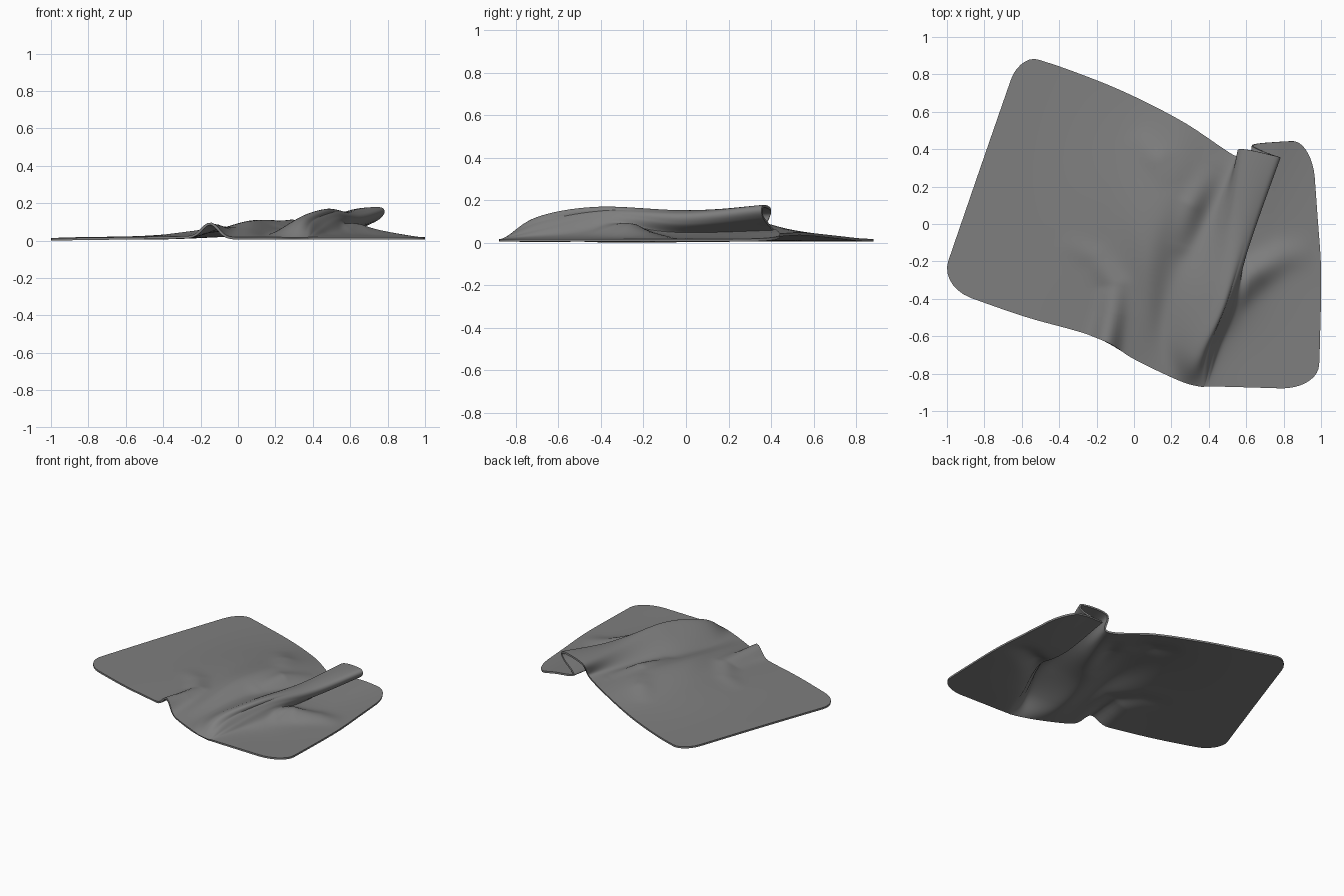
import bpy, bmesh, math
from mathutils import Vector

if "Cube" in bpy.data.objects:
    bpy.data.objects.remove(bpy.data.objects["Cube"], do_unlink=True)

COLUMNS_PER_RAIL, ROWS, THICKNESS, LIFT = 14, 120, 0.013, 0.006

# Rails run from the front edge to the back edge, ordered from left to right
flat_rails = [
    [(-1.04, -.335, -.006), (-.825, .29, 0), (-.61, .91, 0)],
    [(-.6, -.49, 0), (-.47, .17, .008), (-.35, .825, .002)],
    [(-.22, -.6, .005), (-.13, .1, .04), (-.05, .705, .015)],
    [(0, -.72, 0), (.04, -.44, .045), (.08, -.12, .088), (.2, .2, .085), (.26, .545, .03)],
    [(.16, -.8, 0), (.17, -.56, .018), (.24, -.27, .042), (.39, .03, .04), (.54, .365, .03)],
]
fold_rails = [
    [(.28, -.845, 0), (.33, -.69, .1), (.45, -.41, .145), (.53, 0, .128), (.58, .4, .135)],
    [(.36, -.865, 0), (.39, -.67, .085), (.5, -.385, .136), (.63, 0, .125), (.755, .365, .16)],
    [(.38, -.865, 0), (.43, -.655, .05), (.53, -.365, .11), (.635, 0, .09), (.75, .365, .12)],
    [(.43, -.868, 0), (.49, -.635, .012), (.575, -.35, .045), (.58, 0, .035), (.63, .42, .05)],
    [(.66, -.875, 0), (.69, -.6, 0), (.72, -.28, .008), (.74, .05, .012), (.78, .44, .03)],
    [(.985, -.885, 0), (.995, -.6, 0), (1, -.25, 0), (.98, .05, 0), (.95, .445, 0)],
]
rails = [[Vector(p) for p in rail] for rail in flat_rails + fold_rails]

# Small creases: path of points with their heights, and a half width
creases = [
    ([(-.16, -.68, .082), (-.12, -.48, .05), (-.1, -.33, .025), (-.2, -.18, .012), (-.4, -.08, 0)], .062),
    ([(.25, -.1, .01), (.31, .1, .032), (.42, .3, .005)], .06),
    ([(.2, .2, 0), (.13, .35, .015), (0, .5, 0)], .07),
    ([(.56, -.34, .035), (.65, -.26, .05), (.78, -.18, .027), (.96, -.14, 0)], .075),
]


def spline(points, t):
    """Smooth curve through the points, t from 0 to 1."""
    t = min(max(t, 0), 1) * (len(points) - 1)
    i = min(int(t), len(points) - 2)
    f = t - i
    b, c = points[i], points[i + 1]
    a = points[i - 1] if i else b * 2 - c
    d = points[i + 2] if i + 2 < len(points) else c * 2 - b
    return b + ((c - a) + ((a * 2 - b * 5 + c * 4 - d) + (b * 3 - a - c * 3 + d) * f) * f) * f / 2


def crease_height(x, y):
    total = 0
    p = Vector((x, y))
    for path, width in creases:
        options = []
        for start, end in zip(path, path[1:]):
            a, b = Vector(start[:2]), Vector(end[:2])
            f = min(max((p - a).dot(b - a) / (b - a).length_squared, 0), 1)
            height = start[2] + (end[2] - start[2]) * f
            options.append(height * math.exp(-((p - a.lerp(b, f)).length / width) ** 2))
        total += max(options)
    return total


def corner_trim(distance, radius, depth):
    """How much of a column is cut off at each end by a rounded corner."""
    if distance >= radius:
        return 0
    return depth * (1 - math.sqrt(1 - (1 - distance / radius) ** 2))


# Column positions, packed closer towards the two outer edges
last = len(rails) - 1
columns = last * COLUMNS_PER_RAIL
positions = []
for i in range(columns + 1):
    u = i / COLUMNS_PER_RAIL
    if u < 1:
        u = u * u * (2 - u)
    elif u > last - 1:
        e = last - u
        u = last - e * e * (2 - e)
    positions.append(u)

# Loft the cloth across the rails; creases fade out inside the overhanging fold
inner_tuck = last - 2
bm = bmesh.new()
grid = []
for u in positions:
    trim = corner_trim(u, .38, .11) + corner_trim(last - u, .6, .12)
    fade = min(max(len(flat_rails) - u, u - inner_tuck + .7, 0), 1)
    column = []
    for j in range(ROWS + 1):
        v = trim + (1 - 2 * trim) * j / ROWS
        p = spline([spline(rail, v) for rail in rails], u / last)
        p.z = max(p.z + LIFT + fade * crease_height(p.x, p.y), 0)
        column.append(bm.verts.new(p))
    grid.append(column)
for left, right in zip(grid, grid[1:]):
    for j in range(ROWS):
        bm.faces.new((left[j], right[j], right[j + 1], left[j + 1]))

mesh = bpy.data.meshes.new("crumpled_cloth")
bm.to_mesh(mesh)
bm.free()
cloth = bpy.data.objects.new("crumpled_cloth", mesh)
bpy.context.collection.objects.link(cloth)

# Cloth thickness
solid = cloth.modifiers.new("thickness", "SOLIDIFY")
solid.thickness = THICKNESS
solid.offset = 1

# Grey fabric
fabric = bpy.data.materials.new("grey_fabric")
fabric.use_nodes = True
grey = (.21, .21, .21, 1)
fabric.diffuse_color = grey
fabric.node_tree.nodes["Principled BSDF"].inputs["Base Color"].default_value = grey
mesh.materials.append(fabric)

bpy.context.view_layer.objects.active = cloth
cloth.select_set(True)
bpy.ops.object.modifier_apply(modifier=solid.name)
bpy.ops.object.shade_smooth_by_angle(angle=math.radians(50))
